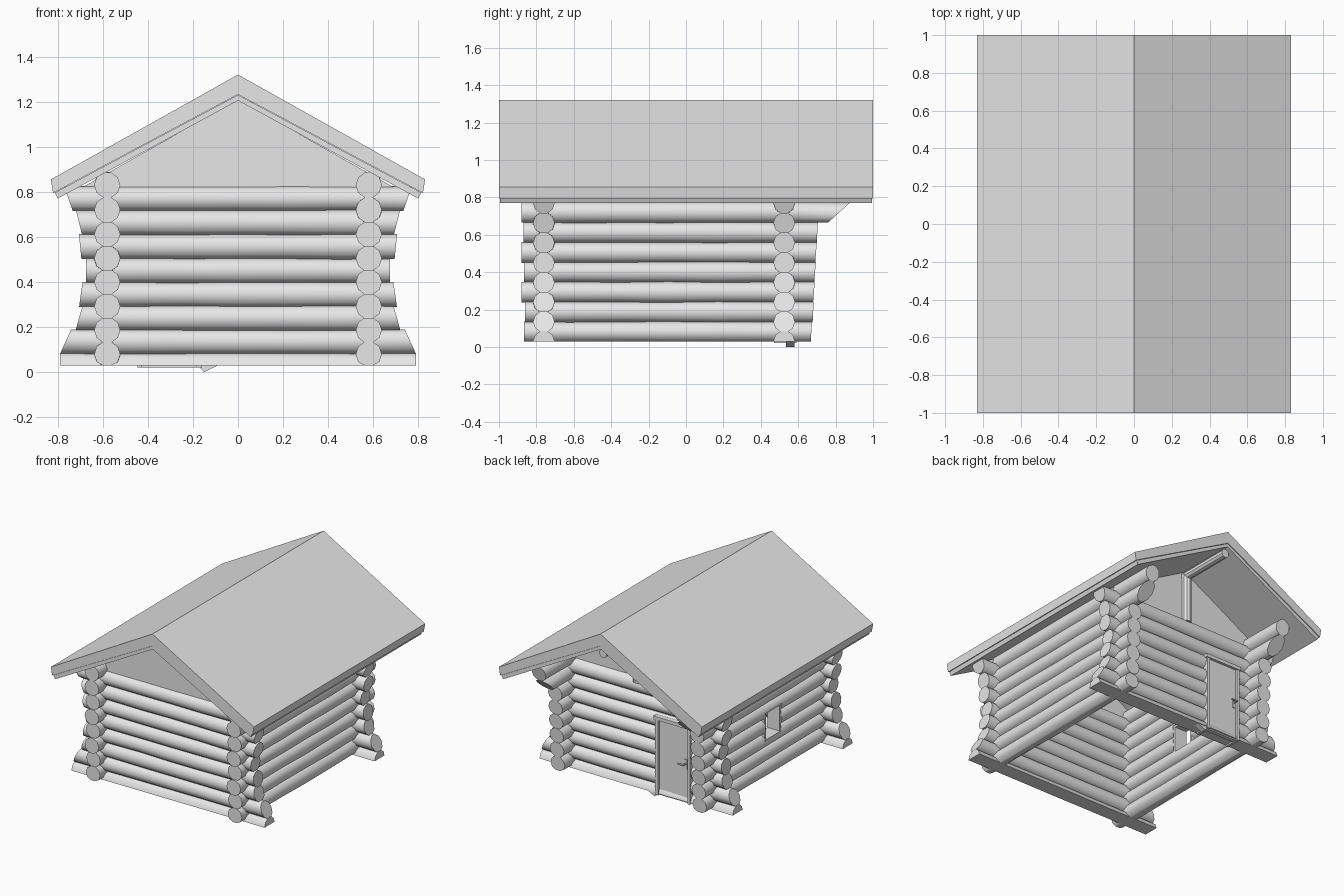
import bpy, math, random
from mathutils import Vector

if "Cube" in bpy.data.objects:
    bpy.data.objects.remove(bpy.data.objects["Cube"])

random.seed(4)
SIDES, R, FLOOR = 10, 0.058, 0.03

grey = bpy.data.materials.new("plain grey")
grey.diffuse_color = (0.8, 0.8, 0.8, 1)
grey.use_nodes = True
grey.node_tree.nodes["Principled BSDF"].inputs["Base Color"].default_value = grey.diffuse_color


def make(name, verts, faces, smooth=()):
    me = bpy.data.meshes.new(name)
    me.from_pydata([tuple(v) for v in verts], [], faces)
    me.materials.append(grey)
    for p in me.polygons:
        p.use_smooth = p.index in smooth
    ob = bpy.data.objects.new(name, me)
    bpy.context.collection.objects.link(ob)
    return ob


def prism(name, profile, y0, y1):
    """Extrude an x-z outline (anticlockwise seen from the front) along y."""
    n = len(profile)
    verts = [(x, y, z) for y in (y0, y1) for x, z in profile]
    faces = [list(range(n)), list(range(2 * n - 1, n - 1, -1))]
    faces += [[i, n + i, n + (i + 1) % n, (i + 1) % n] for i in range(n)]
    return make(name, verts, faces)


def box(name, x0, x1, y0, y1, z0, z1):
    return prism(name, [(x0, z0), (x1, z0), (x1, z1), (x0, z1)], y0, y1)


def log(name, axis, side, z, a, b, ta=0.0, tb=0.0, r=R):
    """A slightly uneven log from a to b; ta and tb slant its sawn ends."""
    rings, verts, faces, smooth = 7, [], [], set()
    for k in range(rings):
        t = k / (rings - 1)
        inner = 0 < k < rings - 1
        rr = r + (random.uniform(-0.003, 0.003) if inner else 0)
        for i in range(SIDES):
            ang = 2 * math.pi * i / SIDES
            c, h = rr * math.cos(ang), rr * math.sin(ang)
            along = a + (b - a) * t + h * (ta * (1 - t) + tb * t)
            zz = max(z + h, FLOOR)
            verts.append((along, side - c, zz) if axis == "x" else (side + c, along, zz))
    for k in range(rings - 1):
        for i in range(SIDES):
            j = (i + 1) % SIDES
            q = [k * SIDES + i, k * SIDES + j, (k + 1) * SIDES + j, (k + 1) * SIDES + i]
            if any(verts[v][2] > FLOOR + 0.001 for v in q):
                smooth.add(len(faces))
            faces.append(q[::-1])
    faces.append(list(range(SIDES)))
    faces.append([(rings - 1) * SIDES + i for i in reversed(range(SIDES))])
    return make(name, verts, faces, smooth)


def cut(ob, cutter):
    m = ob.modifiers.new("opening", "BOOLEAN")
    m.operation, m.solver, m.object = "DIFFERENCE", "EXACT", cutter


def rod(name, p, q, r, sides=10):
    """Round bar between two points."""
    p, q = Vector(p), Vector(q)
    bpy.ops.mesh.primitive_cylinder_add(vertices=sides, radius=r, depth=(q - p).length,
                                        location=(p + q) / 2)
    ob = bpy.context.object
    ob.rotation_euler = (q - p).to_track_quat("Z", "Y").to_euler()
    ob.name = name
    ob.data.materials.append(grey)
    bpy.ops.object.shade_smooth_by_angle()
    return ob


# Helpers that open the door and window holes
door_hole = box("door_cutter", -0.445, -0.16, 0.40, 0.66, 0.05, 0.60)
window_hole = box("window_cutter", -0.72, -0.45, -0.21, -0.02, 0.30, 0.52)
for h in (door_hole, window_hole):
    h.hide_render = True
    h.hide_viewport = True
    h.display_type = "WIRE"

# Front and back walls: half-log sill, then flared rows
half = [0.79, 0.765, 0.705, 0.697, 0.675, 0.70, 0.705, 0.752]
slant = [0.0, -0.45, -0.28, -0.14, 0.0, 0.1, 0.25, 0.35]
zx = [0.03, 0.135, 0.24, 0.345, 0.45, 0.557, 0.663, 0.77]
for i, z in enumerate(zx):
    log(f"front_log_{i}", "x", -0.76, z, -half[i], half[i], -slant[i], slant[i])
    ob = log(f"back_log_{i}", "x", 0.525, z, -half[i], half[i], -slant[i], slant[i])
    if 0 < i < 6:
        cut(ob, door_hole)

# Side walls: top two rows reach out under the back overhang
zy = [0.08, 0.187, 0.293, 0.40, 0.505, 0.612, 0.72, 0.83]
front_end = [-0.865, -0.862, -0.88, -0.866, -0.88, -0.87, -0.88, -0.88]
back_end = [0.67, 0.68, 0.684, 0.69, 0.695, 0.702, 0.82, 0.89]
back_slant = [0.05, 0.05, 0.08, 0.08, 0.08, 0.05, 1.1, 0.25]
for i, z in enumerate(zy):
    for word, x in (("right", 0.58), ("left", -0.58)):
        ob = log(f"{word}_log_{i}", "y", x, z, front_end[i], back_end[i], 0, back_slant[i])
        if word == "left" and i in (2, 3, 4):
            cut(ob, window_hole)

# Roof: thick cover over a thin board layer
prism("roof_cover", [(-0.82, 0.795), (0, 1.232), (0.82, 0.795), (0.83, 0.855),
                     (0, 1.32), (-0.83, 0.855)], -1.0, 1.0)
prism("roof_boards", [(-0.80, 0.77), (0, 1.205), (0.80, 0.77), (0.812, 0.797),
                      (0, 1.23), (-0.812, 0.797)], -0.995, 0.995)

# Gable infill at both ends
gable = [(-0.70, 0.815), (0.70, 0.815), (0, 1.21)]
prism("front_gable", gable, -0.78, -0.74)
prism("back_gable", gable, 0.505, 0.54)

# Ridge pole and the post that carries it
rod("ridge_pole", (0, -0.76, 1.165), (0, 0.97, 1.165), 0.032)
rod("gable_post", (0, 0.56, 0.80), (0, 0.56, 1.17), 0.034)

# Door: frame, panel, raised border, latch and doorstep chip
box("door_jamb_inner", -0.185, -0.16, 0.47, 0.59, 0.02, 0.60)
box("door_jamb_outer", -0.445, -0.425, 0.47, 0.59, 0.02, 0.60)
box("door_header", -0.455, -0.15, 0.47, 0.595, 0.575, 0.60)
box("door_panel", -0.425, -0.185, 0.545, 0.575, 0.02, 0.575)
box("door_latch_plate", -0.415, -0.395, 0.575, 0.582, 0.27, 0.34)
rod("door_latch_stem", (-0.405, 0.578, 0.31), (-0.405, 0.61, 0.31), 0.007, 8)
rod("door_latch_lever", (-0.41, 0.61, 0.31), (-0.36, 0.61, 0.31), 0.007, 8)
prism("doorstep_chip", [(-0.18, 0.035), (-0.15, 0.0), (-0.08, 0.035)], 0.535, 0.58)

# Window lining boards
box("window_sill", -0.635, -0.53, -0.21, -0.02, 0.30, 0.315)
box("window_head", -0.63, -0.53, -0.21, -0.02, 0.505, 0.52)
box("window_jamb_front", -0.63, -0.53, -0.21, -0.195, 0.315, 0.505)
box("window_jamb_back", -0.63, -0.53, -0.035, -0.02, 0.315, 0.505)
